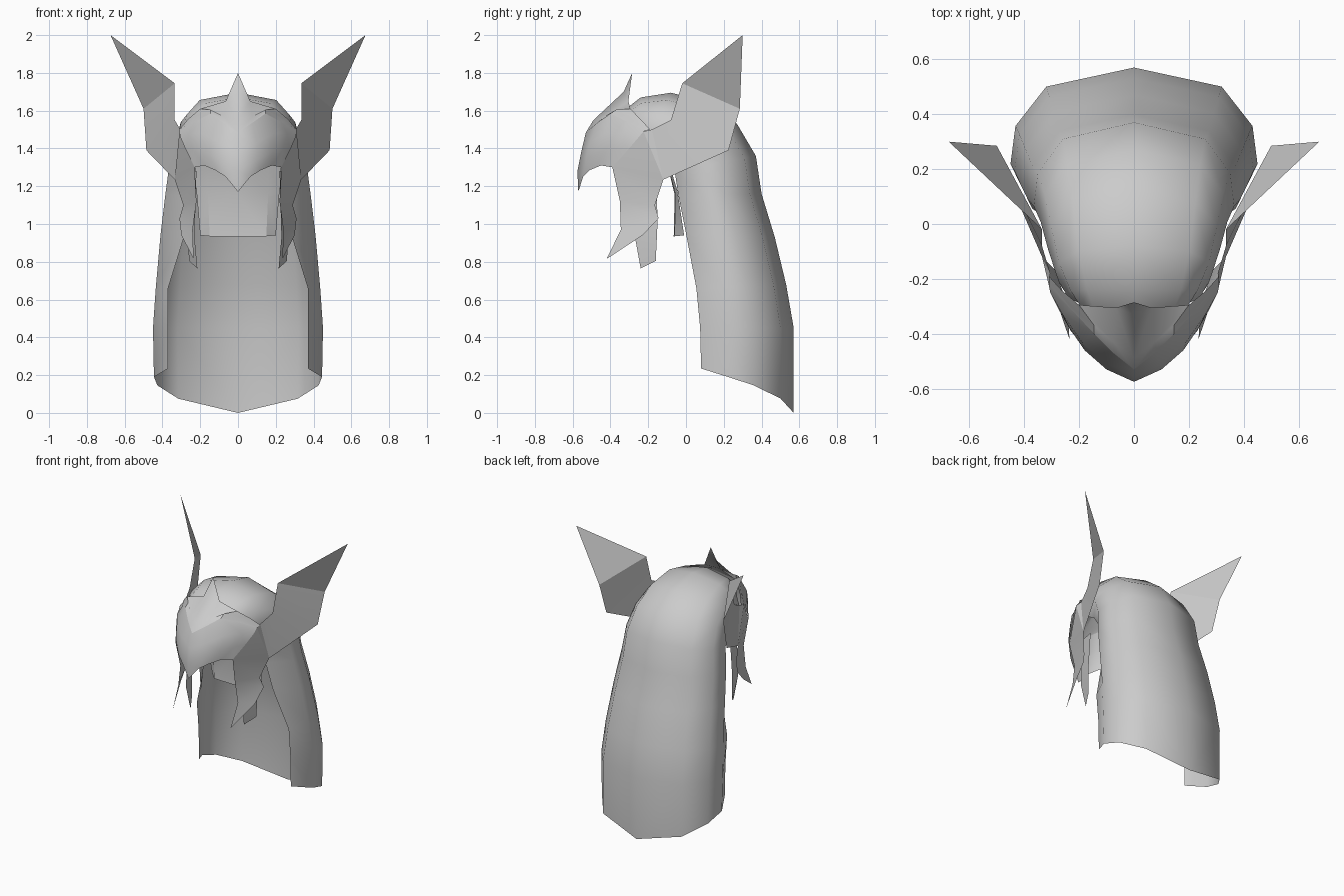
import bpy, bmesh, math
from mathutils import Vector

cube = bpy.data.objects.get("Cube")
if cube:
    bpy.data.objects.remove(cube)

GREY = (0.6, 0.6, 0.6, 1.0)
metal = bpy.data.materials.new("plain_grey")
metal.use_nodes = True
metal.diffuse_color = GREY
for node in metal.node_tree.nodes:
    if node.type == 'BSDF_PRINCIPLED':
        node.inputs["Base Color"].default_value = GREY


def make_half(name, points, faces, smooth_angle, centre=(0, 0.1, 1.2)):
    """Build the left half as a thin shell, face it outward and mirror it."""
    bm = bmesh.new()
    verts = [bm.verts.new(p) for p in points]
    for face in faces:
        bm.faces.new([verts[i] for i in face])
    bmesh.ops.remove_doubles(bm, verts=bm.verts[:], dist=0.0001)
    bmesh.ops.recalc_face_normals(bm, faces=bm.faces[:])
    bm.normal_update()
    outward = sum(f.normal.dot(f.calc_center_median() - Vector(centre)) * f.calc_area()
                  for f in bm.faces)
    if outward < 0:
        bmesh.ops.reverse_faces(bm, faces=bm.faces[:])
    mesh = bpy.data.meshes.new(name)
    bm.to_mesh(mesh)
    bm.free()
    mesh.materials.append(metal)
    obj = bpy.data.objects.new(name, mesh)
    bpy.context.collection.objects.link(obj)
    bpy.ops.object.select_all(action='DESELECT')
    obj.select_set(True)
    bpy.context.view_layer.objects.active = obj
    bpy.ops.object.shade_smooth_by_angle(angle=math.radians(smooth_angle))
    mirror = obj.modifiers.new("mirror", 'MIRROR')
    mirror.use_axis = (True, False, False)
    mirror.merge_threshold = 0.0005
    return obj


def make_grid(name, rows, smooth_angle, **kw):
    """Join equal-length rows of points with quads."""
    n = len(rows[0])
    points = [p for row in rows for p in row]
    faces = [(r * n + c, r * n + c + 1, (r + 1) * n + c + 1, (r + 1) * n + c)
             for r in range(len(rows) - 1) for c in range(n - 1)]
    return make_half(name, points, faces, smooth_angle, **kw)


# Crown and long back drape: spine point, half width, front edge point
SPREAD = (0, 0.14, 0.43, 0.71, 1)
HEM_SPREAD = (0, 0.32, 0.62, 0.81, 1)
WIDTH = (0, 0.71, 0.96, 1)


def drape_row(spine_y, spine_z, width, edge, rise=SPREAD):
    row = []
    for i, f in enumerate(SPREAD):
        x = edge[0] if i == len(WIDTH) else width * WIDTH[i]
        row.append((x, spine_y + (edge[1] - spine_y) * f,
                    spine_z + (edge[2] - spine_z) * rise[i]))
    return row


make_grid("back_drape", [
    drape_row(0.57, 0, 0.445, (0.37, 0.08, 0.235), HEM_SPREAD),
    drape_row(0.57, 0.45, 0.45, (0.37, 0.075, 0.45)),
    drape_row(0.53, 0.68, 0.435, (0.37, 0.055, 0.66)),
    drape_row(0.47, 0.93, 0.41, (0.28, 0, 0.95)),
    drape_row(0.40, 1.16, 0.385, (0.25, -0.04, 1.15)),
    drape_row(0.37, 1.36, 0.365, (0.24, -0.06, 1.28)),
    drape_row(0.27, 1.53, 0.34, (0.26, -0.10, 1.36)),
    drape_row(0.12, 1.645, 0.315, (0.27, -0.17, 1.40)),
    drape_row(-0.08, 1.695, 0.285, (0.27, -0.22, 1.42)),
    drape_row(-0.24, 1.67, 0.24, (0.25, -0.25, 1.45)),
    drape_row(-0.33, 1.60, 0.20, (0.24, -0.27, 1.45)),
], 60)

# Pointed visor, from its upper edge down to the beak
visor_top = [(0, -0.53, 1.485), (0.075, -0.47, 1.535), (0.145, -0.40, 1.585),
             (0.23, -0.31, 1.54), (0.31, -0.225, 1.49)]
make_grid("visor", [
    visor_top,
    [(0, -0.555, 1.38), (0.1, -0.51, 1.43), (0.19, -0.43, 1.48),
     (0.26, -0.33, 1.48), (0.305, -0.25, 1.46)],
    [(0, -0.575, 1.28), (0.1, -0.53, 1.34), (0.18, -0.46, 1.38),
     (0.235, -0.38, 1.39), (0.275, -0.31, 1.39)],
    [(0, -0.57, 1.17), (0.065, -0.545, 1.25), (0.12, -0.51, 1.285),
     (0.18, -0.45, 1.31), (0.23, -0.39, 1.30)],
], 40)

# Brow band rising to a central spike
brow_top = [(0.065, -0.305, 1.65), (0.2, -0.295, 1.61),
            (0.265, -0.24, 1.555), (0.31, -0.19, 1.5)]
make_grid("brow_band", [
    visor_top,
    [(0, -0.49, 1.55), (0.075, -0.43, 1.57), (0.145, -0.37, 1.605),
     (0.24, -0.29, 1.55), (0.31, -0.21, 1.495)],
    [(0, -0.33, 1.70)] + brow_top,
    [(0, -0.285, 1.80)] + brow_top,
], 30)

# Side wing and cheek guard: paired front and rear outline points
front_edge = [(0.335, -0.02, 1.745), (0.335, -0.08, 1.55), (0.305, -0.18, 1.5),
              (0.31, -0.225, 1.49), (0.23, -0.39, 1.30), (0.22, -0.35, 1.12),
              (0.24, -0.345, 0.97), (0.235, -0.42, 0.815)]
wing_tip = (0.675, 0.30, 2.0)
wing_root = (0.335, -0.12, 1.235)
rear_edge = [(0.50, 0.285, 1.61), (0.485, 0.225, 1.39), wing_root, wing_root,
             wing_root, (0.29, -0.165, 1.1), (0.31, -0.145, 1.03), (0.30, -0.23, 0.94)]
pairs = list(zip(front_edge, rear_edge))
make_grid("side_wing", [(wing_tip, wing_tip)] + pairs, 25)

# Inner prong hanging behind each cheek guard
make_half("inner_prong", [
    (0.22, -0.27, 1.28), (0.23, -0.27, 0.93), (0.215, -0.24, 0.765),
    (0.26, -0.16, 0.805), (0.265, -0.15, 1.02), (0.24, -0.16, 1.28)],
    [(0, 1, 4, 5), (1, 2, 3, 4)], 25)

# Neck plate under the visor
make_grid("neck_plate", [
    [(0, -0.1, 1.32), (0.16, -0.1, 1.32), (0.23, -0.09, 1.32)],
    [(0, -0.06, 1.155), (0.16, -0.058, 1.165), (0.22, -0.045, 1.175)],
    [(0, -0.065, 0.935), (0.15, -0.06, 0.935), (0.2, -0.01, 0.94)],
], 25)
